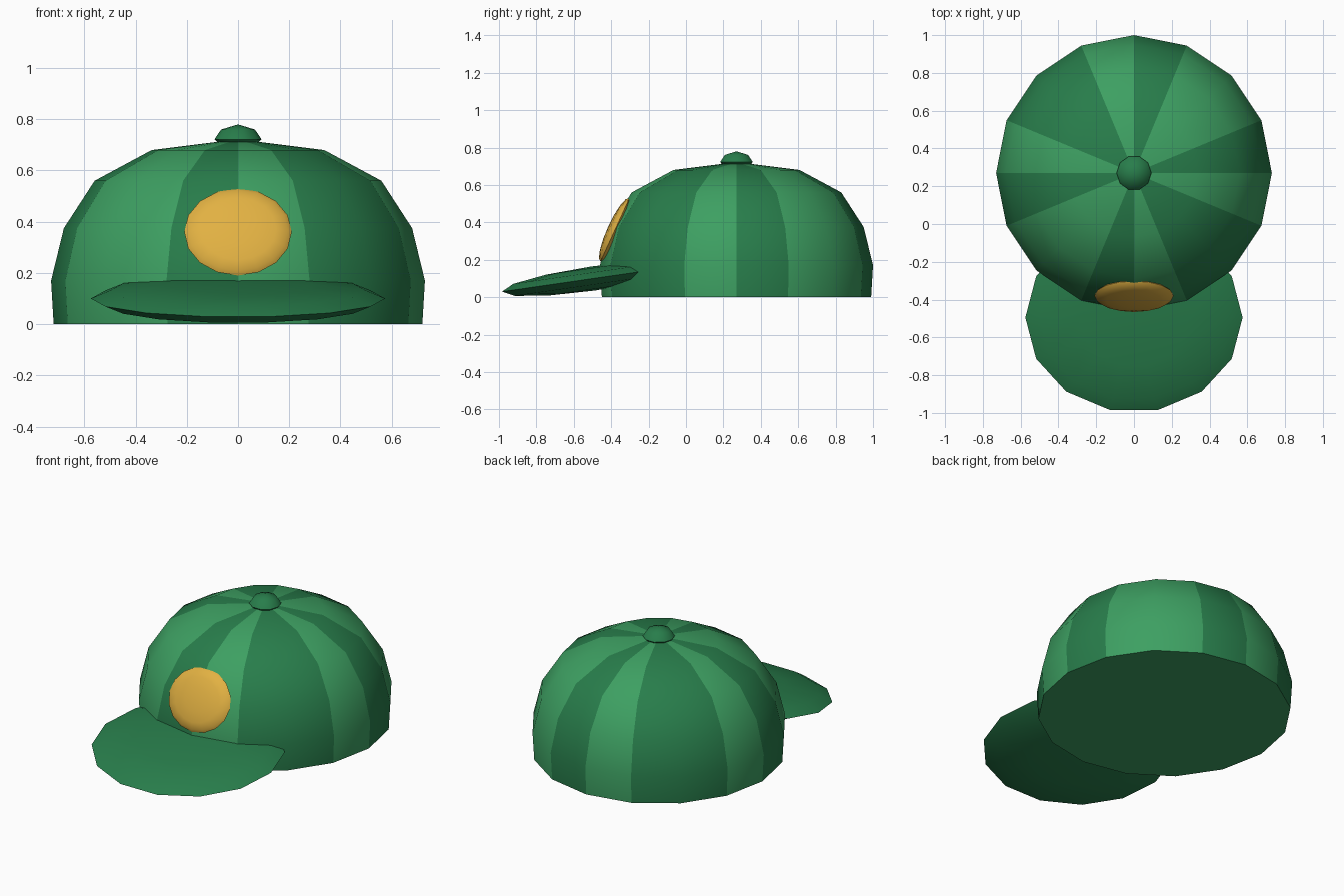
import bpy, bmesh, math
from mathutils import Matrix

if "Cube" in bpy.data.objects:
    bpy.data.objects.remove(bpy.data.objects["Cube"])


def material(name, rgb):
    m = bpy.data.materials.new(name)
    m.diffuse_color = (*rgb, 1)
    m.use_nodes = True
    m.node_tree.nodes["Principled BSDF"].inputs["Base Color"].default_value = m.diffuse_color
    return m


light = material("light green", (0.047, 0.35, 0.122))
dark = material("dark green", (0.021, 0.205, 0.07))
gold = material("gold", (0.76, 0.44, 0.055))


def finish(bm, name, mats, sharp=35):
    bmesh.ops.recalc_face_normals(bm, faces=bm.faces)
    me = bpy.data.meshes.new(name)
    bm.to_mesh(me)
    bm.free()
    for m in mats:
        me.materials.append(m)
    ob = bpy.data.objects.new(name, me)
    bpy.context.collection.objects.link(ob)
    bpy.ops.object.select_all(action='DESELECT')
    ob.select_set(True)
    bpy.context.view_layer.objects.active = ob
    bpy.ops.object.shade_smooth_by_angle(angle=math.radians(sharp))
    return ob


def lathe(profile, sides, centre_y):
    """Rings of (radius, z) from bottom to a top point; flat closed base."""
    bm = bmesh.new()
    rings = []
    for r, z in profile[:-1]:
        rings.append([bm.verts.new((r * math.cos(2 * math.pi * i / sides),
                                    centre_y + r * math.sin(2 * math.pi * i / sides), z))
                      for i in range(sides)])
    apex = bm.verts.new((0, centre_y, profile[-1][1]))
    for i in range(sides):
        j = (i + 1) % sides
        for a, b in zip(rings, rings[1:]):
            bm.faces.new((a[i], a[j], b[j], b[i]))
        bm.faces.new((rings[-1][i], rings[-1][j], apex))
    bm.faces.new(rings[0][::-1])
    return bm


def ellipsoid(name, segs, rings, radii, centre, tilt, mat):
    bm = bmesh.new()
    bmesh.ops.create_uvsphere(bm, u_segments=segs, v_segments=rings, radius=1)
    # put one vertex column on the front centre line
    turn = Matrix.Rotation(-math.pi / 2, 4, 'Z')
    m = (Matrix.Translation(centre) @ Matrix.Rotation(tilt, 4, 'X')
         @ Matrix.Diagonal((*radii, 1)) @ turn)
    bmesh.ops.transform(bm, matrix=m, verts=bm.verts)
    return finish(bm, name, [mat])


# crown with alternating panels
CY = 0.27
bm = lathe([(0.72, 0), (0.73, 0.17), (0.68, 0.375), (0.56, 0.56),
            (0.337, 0.68), (0, 0.722)], 16, CY)
for f in bm.faces:
    c = f.calc_center_median()
    if c.z > 0.01:
        a = math.atan2(c.y - CY, c.x) % (2 * math.pi)
        f.material_index = 1 - int(a / math.radians(30)) % 2
finish(bm, "crown", [light, dark])

# top button
finish(lathe([(0.07, 0.70), (0.092, 0.722), (0.066, 0.76), (0, 0.78)], 10, CY),
       "top_button", [dark], 50)

# brim, a flat lens sloping down to the front
ellipsoid("brim", 14, 6, (0.575, 0.507, 0.065), (0, -0.495, 0.1),
          math.radians(8.2), dark)

# plain round front patch, lying against the crown
ellipsoid("front_patch", 16, 8, (0.21, 0.187, 0.04), (0, -0.38, 0.36),
          math.radians(90 - 24.5), gold)
